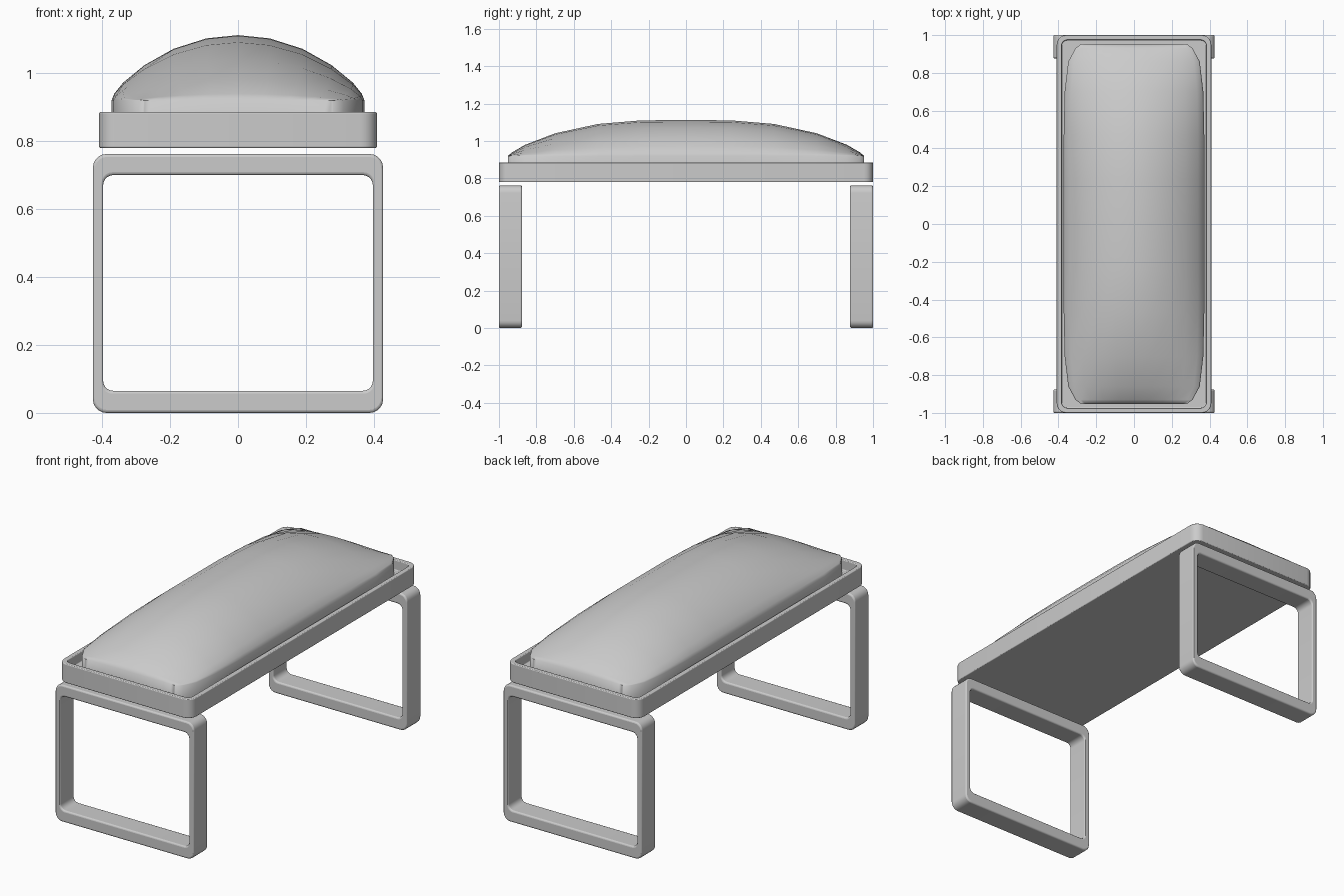
import bpy, bmesh, math

if "Cube" in bpy.data.objects:
    bpy.data.objects.remove(bpy.data.objects["Cube"])


def rounded_rect(hx, hy, r, seg=5):
    pts = []
    for i, (sx, sy) in enumerate([(1, 1), (-1, 1), (-1, -1), (1, -1)]):
        for k in range(seg + 1):
            a = math.pi / 2 * (i + k / seg)
            pts.append((sx * (hx - r) + r * math.cos(a), sy * (hy - r) + r * math.sin(a)))
    return pts


def finish(name, bm, bevel=0.0, angle=40):
    bmesh.ops.recalc_face_normals(bm, faces=bm.faces)
    me = bpy.data.meshes.new(name)
    bm.to_mesh(me)
    bm.free()
    ob = bpy.data.objects.new(name, me)
    bpy.context.collection.objects.link(ob)
    if bevel:
        m = ob.modifiers.new("soft_edges", 'BEVEL')
        m.width, m.segments, m.limit_method = bevel, 3, 'ANGLE'
        m.angle_limit = math.radians(50)
    bpy.ops.object.select_all(action='DESELECT')
    ob.select_set(True)
    bpy.context.view_layer.objects.active = ob
    bpy.ops.object.shade_smooth_by_angle(angle=math.radians(angle))
    return ob


def skin(bm, loops):
    rings = [[bm.verts.new(p) for p in lp] for lp in loops]
    for a, b in zip(rings, rings[1:]):
        n = len(a)
        for i in range(n):
            j = (i + 1) % n
            bm.faces.new((a[i], a[j], b[j], b[i]))
    return rings


# Rectangular loop legs
def leg(name, y0, y1):
    bm = bmesh.new()
    outer = [(x, z + 0.381) for x, z in rounded_rect(0.427, 0.381, 0.04)]
    inner = [(x, z + 0.3825) for x, z in rounded_rect(0.397, 0.3175, 0.03)]
    loops = [[(x, y, z) for x, z in lp]
             for lp, y in ((outer, y0), (outer, y1), (inner, y1), (inner, y0), (outer, y0))]
    skin(bm, loops)
    bmesh.ops.remove_doubles(bm, verts=bm.verts, dist=1e-5)
    finish(name, bm, 0.008)


leg("front_leg", -1.0, -0.877)
leg("back_leg", 0.877, 1.0)

# Shallow tray holding the cushion
bm = bmesh.new()
out = rounded_rect(0.409, 1.0, 0.05)
inn = rounded_rect(0.383, 0.974, 0.03)
rings = skin(bm, [[(x, y, z) for x, y in lp]
                  for lp, z in ((out, 0.78), (out, 0.885), (inn, 0.885), (inn, 0.83))])
bm.faces.new(rings[0])
bm.faces.new(rings[-1])
finish("seat_tray", bm, 0.004)

# Domed cushion: (fraction across, rise) and (y, half width, rise)
across = [(0, 1), (0.25, 0.95), (0.51, 0.79), (0.74, 0.54), (0.91, 0.27), (0.98, 0.1), (1, 0)]
along = [(0, 0.372, 1), (0.24, 0.372, 0.99), (0.47, 0.372, 0.89), (0.70, 0.367, 0.63),
         (0.86, 0.348, 0.31), (0.93, 0.31, 0.1), (0.953, 0.28, 0)]
cols = [(-f, h) for f, h in across[:0:-1]] + across
rows = [(-y, w, h) for y, w, h in along[:0:-1]] + along
bm = bmesh.new()
grid = [[bm.verts.new((f * w, y, 0.92 + 0.192 * fh * yh)) for f, fh in cols] for y, w, yh in rows]
for a, b in zip(grid, grid[1:]):
    for i in range(len(a) - 1):
        bm.faces.new((a[i], a[i + 1], b[i + 1], b[i]))
rim = [e for e in bm.edges if e.is_boundary]
ext = bmesh.ops.extrude_edge_only(bm, edges=rim)["geom"]
for v in ext:
    if isinstance(v, bmesh.types.BMVert):
        v.co.z = 0.83
bmesh.ops.holes_fill(bm, edges=[e for e in bm.edges if e.is_boundary], sides=0)
finish("cushion", bm, 0, 75)
